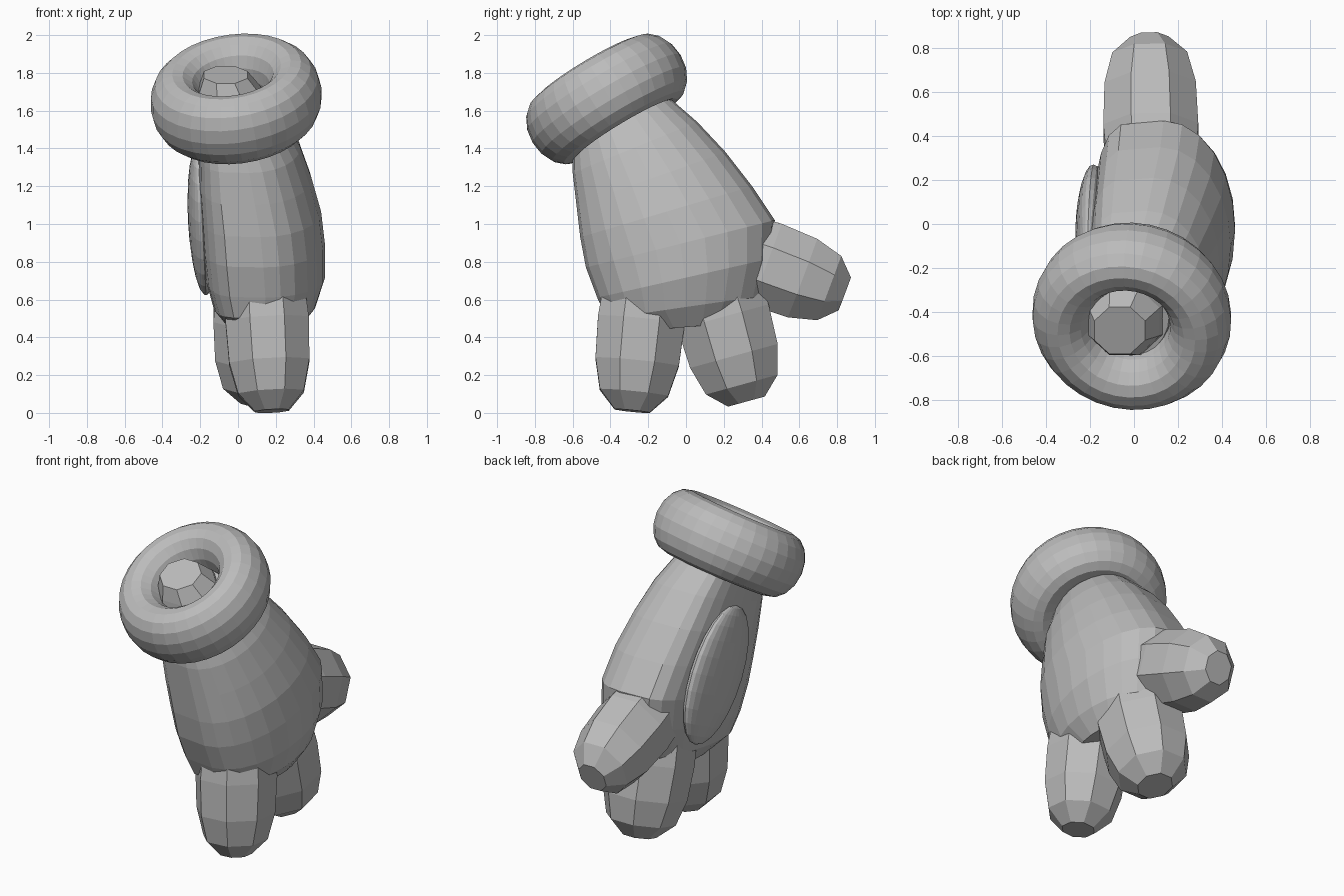
import bpy, bmesh, math
from mathutils import Vector, Matrix

cube = bpy.data.objects.get("Cube")
if cube:
    bpy.data.objects.remove(cube)

grey = bpy.data.materials.new("soft_grey")
grey.use_nodes = True
grey.diffuse_color = (0.5, 0.5, 0.5, 1)
grey.node_tree.nodes["Principled BSDF"].inputs["Base Color"].default_value = (0.5, 0.5, 0.5, 1)


def finish(name, bm, matrix=None):
    if matrix:
        bm.transform(matrix)
    bmesh.ops.recalc_face_normals(bm, faces=bm.faces)
    mesh = bpy.data.meshes.new(name)
    bm.to_mesh(mesh)
    bm.free()
    mesh.materials.append(grey)
    obj = bpy.data.objects.new(name, mesh)
    bpy.context.collection.objects.link(obj)
    return obj


def loft(name, rings, closed=False):
    """Skin a list of point rings; cap the ends unless the loop closes."""
    bm = bmesh.new()
    loops = [[bm.verts.new(p) for p in ring] for ring in rings]
    n = len(loops[0])
    pairs = list(zip(loops, loops[1:] + loops[:1])) if closed else list(zip(loops, loops[1:]))
    for a, b in pairs:
        for i in range(n):
            j = (i + 1) % n
            bm.faces.new((a[i], a[j], b[j], b[i]))
    if not closed:
        bm.faces.new(loops[0])
        bm.faces.new(loops[-1])
    return finish(name, bm)


def section(fy, fz, by, bz, x0, x1, sides=24, phase=0, flat=.38):
    """Ring from a front point to a back point, rounded on +x and flatter on -x."""
    front, back = Vector((0, fy, fz)), Vector((0, by, bz))
    mid, half = (front + back) / 2, (back - front) / 2
    xm = (x0 + x1) / 2
    ring = []
    for i in range(sides):
        a = math.tau * (i + phase) / sides
        c = math.cos(a)
        x = xm + (x1 - xm) * c if c > 0 else xm - (xm - x0) * abs(c) ** flat
        ring.append(mid + half * math.sin(a) + Vector((x, 0, 0)))
    return ring


# Palm, from inside the cuff down to the knuckles
loft("palm", [section(*s) for s in (
    (-.61, 1.60, -.23, 1.76, -.22, .16),
    (-.60, 1.42, -.09, 1.67, -.21, .25),
    (-.60, 1.27, .06, 1.54, -.21, .33),
    (-.58, 1.10, .21, 1.38, -.21, .39),
    (-.56, .93, .35, 1.20, -.20, .44),
    (-.53, .77, .47, 1.02, -.19, .46),
    (-.47, .61, .46, .82, -.17, .46),
    (-.42, .50, .41, .62, -.13, .41),
    (-.28, .43, .30, .48, -.05, .33))])

# Wrist end: blocky tapered plug showing through the cuff
loft("wrist_end", [section(*s, sides=8, phase=.5, flat=1) for s in (
    (-.61, 1.54, -.25, 1.72, -.23, .16),
    (-.61, 1.65, -.28, 1.77, -.22, .13),
    (-.60, 1.74, -.37, 1.84, -.19, .06))])


def finger(name, base, tip, width, depth, sides=8):
    """Stubby faceted finger tapering at its tip."""
    base, tip = Vector(base), Vector(tip)
    axis = (tip - base).normalized()
    u = (Vector((1, 0, 0)) - axis * axis.x).normalized()
    v = axis.cross(u)
    rings = []
    for t, k in ((0, .95), (.35, 1.04), (.65, 1), (.87, .82), (1, .42)):
        c = base.lerp(tip, t)
        rings.append([c + u * width * k * math.cos(math.tau * (i + .5) / sides)
                      + v * depth * k * math.sin(math.tau * (i + .5) / sides)
                      for i in range(sides)])
    return loft(name, rings)


finger("front_finger", (.14, -.21, .75), (.18, -.285, .01), .23, .24)
finger("middle_finger", (.11, .13, .75), (.11, .32, .06), .25, .26)
finger("thumb", (.08, .20, .87), (.07, .84, .63), .225, .24)

# Cuff: fat ring stretched along the wrist direction
axis = Vector((-.13, -.51, .85)).normalized()
turn = Vector((0, 0, 1)).rotation_difference(axis).to_matrix().to_4x4()
place = Matrix.Translation((-.01, -.42, 1.662)) @ turn
rings = []
for i in range(32):
    a = math.tau * i / 32
    ring = []
    for j in range(16):
        b = math.tau * j / 16
        r = .316 + .14 * math.cos(b)
        ring.append(place @ Vector((r * math.cos(a), r * math.sin(a), .193 * math.sin(b))))
    rings.append(ring)
loft("cuff", rings, closed=True)

# Shallow oval pad on the palm side
bm = bmesh.new()
bmesh.ops.create_uvsphere(bm, u_segments=24, v_segments=12, radius=1)
finish("palm_pad", bm, Matrix.Translation((-.19, -.03, 1.02))
       @ Matrix.Rotation(math.radians(-3), 4, 'Y')
       @ Matrix.Rotation(math.radians(25), 4, 'X') @ Matrix.Diagonal((.075, .27, .42, 1)))
